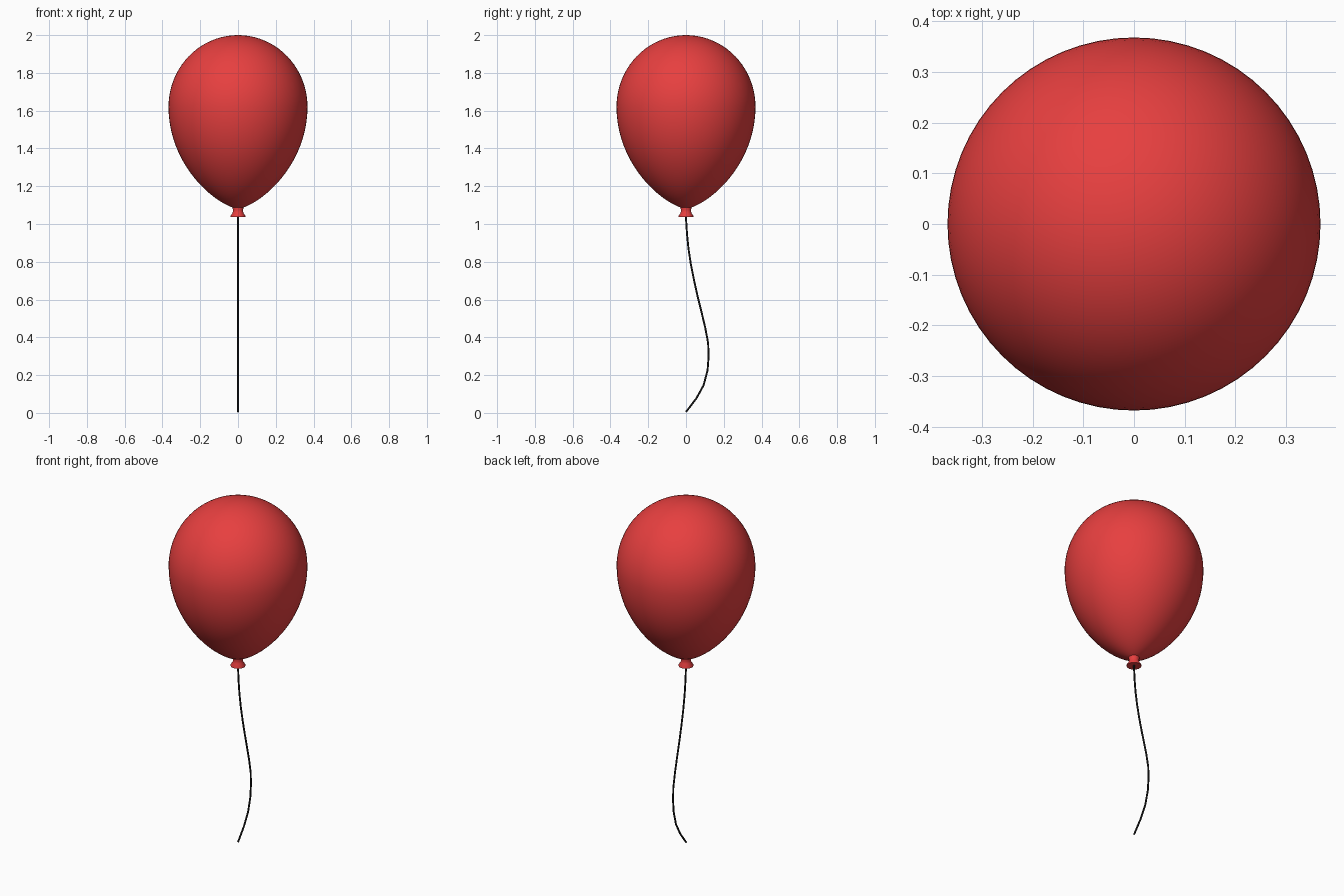
import bpy, bmesh, math

if "Cube" in bpy.data.objects:
    bpy.data.objects.remove(bpy.data.objects["Cube"])


def material(name, color):
    m = bpy.data.materials.new(name)
    m.diffuse_color = color
    m.use_nodes = True
    m.node_tree.nodes["Principled BSDF"].inputs["Base Color"].default_value = m.diffuse_color
    return m


def lathe(name, profile, mat, sides=64, angle=40):
    """Revolve (radius, z) points around z; zero radius closes to a pole."""
    bm = bmesh.new()
    rings = []
    for r, z in profile:
        n = 1 if r < 1e-6 else sides
        rings.append([bm.verts.new((r * math.cos(math.tau * i / sides),
                                    r * math.sin(math.tau * i / sides), z))
                      for i in range(n)])
    for a, b in zip(rings, rings[1:]):
        for i in range(sides):
            j = (i + 1) % sides
            if len(a) == 1:
                bm.faces.new((a[0], b[j], b[i]))
            elif len(b) == 1:
                bm.faces.new((a[i], a[j], b[0]))
            else:
                bm.faces.new((a[i], a[j], b[j], b[i]))
    bmesh.ops.recalc_face_normals(bm, faces=bm.faces)
    me = bpy.data.meshes.new(name)
    bm.to_mesh(me)
    bm.free()
    ob = bpy.data.objects.new(name, me)
    bpy.context.collection.objects.link(ob)
    me.materials.append(mat)
    bpy.ops.object.select_all(action='DESELECT')
    ob.select_set(True)
    bpy.context.view_layer.objects.active = ob
    bpy.ops.object.shade_smooth_by_angle(angle=math.radians(angle))
    return ob


red = material("red_rubber", (0.8, 0.05, 0.05, 1))
black = material("black_string", (0.01, 0.01, 0.01, 1))

# balloon body: round dome above, tapered egg below
R, MID, UP, DOWN, N = 0.368, 1.62, 0.38, 0.54, 20
body = []
for k in range(2 * N + 1):
    t = -math.pi / 2 + math.pi * k / (2 * N)
    s, c = math.sin(t), max(math.cos(t), 0)
    if k in (0, 2 * N):
        c = 0
    body.append((R * c ** 1.4, MID + DOWN * s) if s < 0 else (R * c, MID + UP * s))
lathe("balloon_body", body, red)

# tied neck with a flared lip
lathe("balloon_neck", [(0, 1.10), (0.03, 1.095), (0.027, 1.075), (0.028, 1.06),
                       (0.039, 1.043), (0.039, 1.037), (0, 1.042)], red, 32)

# hanging string
path = [(0, 1.06), (0, 1.03), (0.005, 0.95), (0.013, 0.87), (0.026, 0.785),
        (0.043, 0.70), (0.062, 0.615), (0.083, 0.53), (0.102, 0.45),
        (0.117, 0.37), (0.12, 0.30), (0.114, 0.225), (0.093, 0.146),
        (0.055, 0.077), (0, 0.005)]
cu = bpy.data.curves.new("string", 'CURVE')
cu.dimensions = '3D'
cu.bevel_depth = 0.005
cu.bevel_resolution = 2
cu.use_fill_caps = True
sp = cu.splines.new('POLY')
sp.points.add(len(path) - 1)
for p, (y, z) in zip(sp.points, path):
    p.co = (0, y, z, 1)
cu.materials.append(black)
bpy.context.collection.objects.link(bpy.data.objects.new("string", cu))
